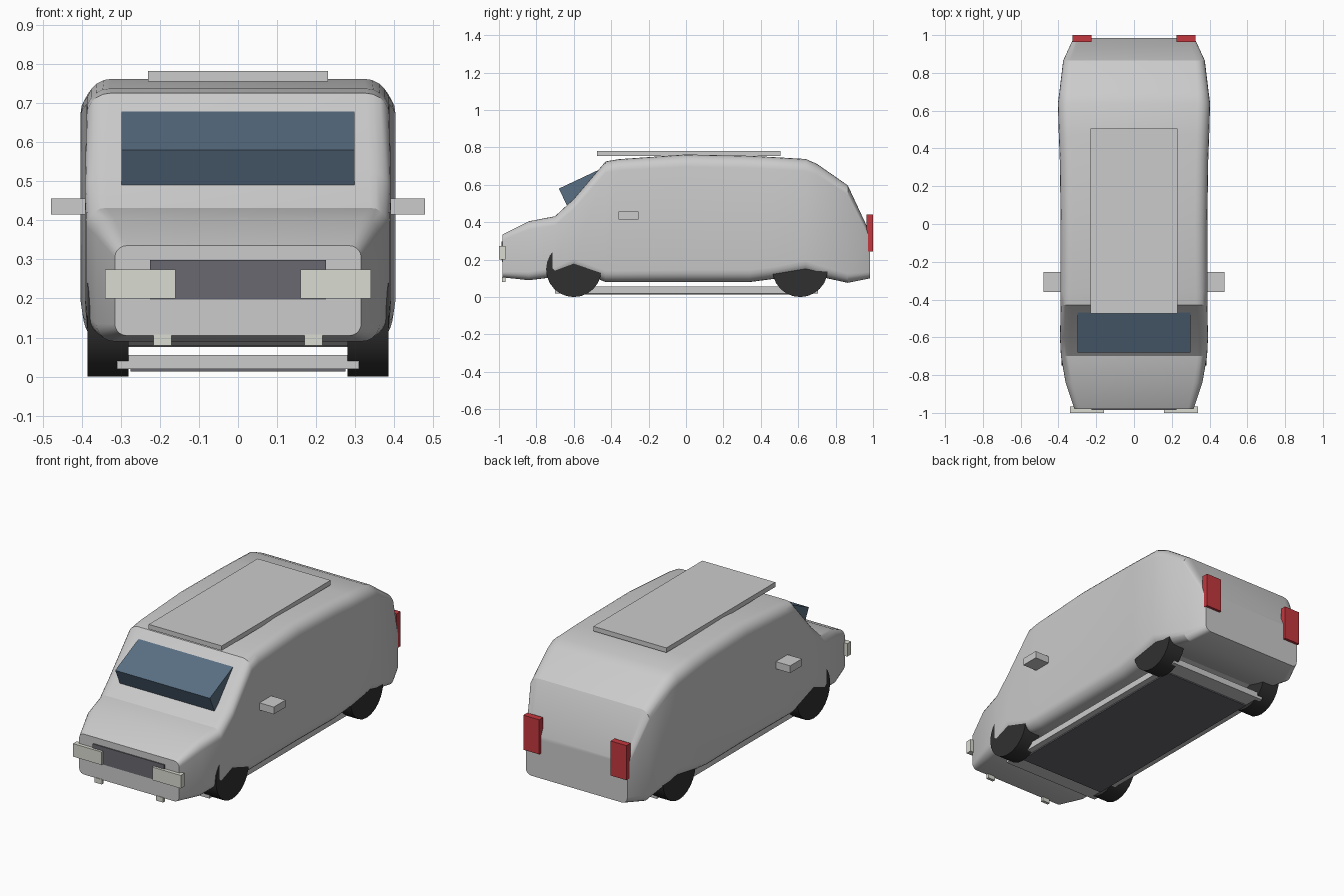
import bpy, bmesh, math
from mathutils import Matrix

if "Cube" in bpy.data.objects:
    bpy.data.objects.remove(bpy.data.objects["Cube"])


def material(name, color):
    m = bpy.data.materials.new(name)
    m.diffuse_color = (*color, 1)
    m.use_nodes = True
    m.node_tree.nodes["Principled BSDF"].inputs["Base Color"].default_value = m.diffuse_color
    return m


GLASS = material("glass_blue", (0.10, 0.16, 0.23))
DARK = material("dark_grey", (0.14, 0.14, 0.16))
RUBBER = material("rubber", (0.03, 0.03, 0.03))
LAMP = material("lamp_cream", (0.70, 0.71, 0.64))
RED = material("tail_red", (0.55, 0.04, 0.05))


def finish(name, bm, mat=None, smooth=None):
    bmesh.ops.recalc_face_normals(bm, faces=bm.faces)
    me = bpy.data.meshes.new(name)
    bm.to_mesh(me)
    bm.free()
    if smooth:
        for p in me.polygons:
            p.use_smooth = True
        me.set_sharp_from_angle(angle=math.radians(smooth))
    if mat:
        me.materials.append(mat)
    ob = bpy.data.objects.new(name, me)
    bpy.context.collection.objects.link(ob)
    return ob


def box(name, x, y, z, mat=None):
    """Box from (min, max) ranges."""
    bm = bmesh.new()
    bmesh.ops.create_cube(bm, size=1)
    for v in bm.verts:
        v.co = [(a + b) / 2 + c * (b - a) for c, (a, b) in zip(v.co, (x, y, z))]
    return finish(name, bm, mat)


def box_pair(name, x, y, z, mat=None):
    box(name + "_right", x, y, z, mat)
    box(name + "_left", (-x[1], -x[0]), y, z, mat)


def section(y, hw, z0, z1, r, steps=5):
    """Rounded rectangle across the van."""
    pts = []
    for k, (sx, z) in enumerate(((1, z1 - r), (-1, z1 - r), (-1, z0 + r), (1, z0 + r))):
        for i in range(steps + 1):
            a = math.pi / 2 * (k + i / steps)
            pts.append((sx * (hw - r) + r * math.cos(a), y, z + r * math.sin(a)))
    return pts


# Body shell: y, half width, bottom, top, corner radius
STATIONS = [
    (-0.98, 0.315, 0.105, 0.335, 0.03), (-0.84, 0.362, 0.09, 0.405, 0.045),
    (-0.70, 0.387, 0.107, 0.432, 0.05), (-0.60, 0.392, 0.15, 0.525, 0.055),
    (-0.43, 0.388, 0.08, 0.725, 0.06), (-0.36, 0.388, 0.08, 0.737, 0.06),
    (0.0, 0.388, 0.08, 0.762, 0.065), (0.34, 0.393, 0.08, 0.755, 0.065),
    (0.47, 0.398, 0.097, 0.748, 0.065), (0.64, 0.403, 0.13, 0.738, 0.065),
    (0.70, 0.395, 0.112, 0.712, 0.06), (0.865, 0.375, 0.076, 0.597, 0.05),
    (0.985, 0.32, 0.10, 0.34, 0.035),
]
bm = bmesh.new()
rings = [[bm.verts.new(p) for p in section(*s)] for s in STATIONS]
for a, b in zip(rings, rings[1:]):
    for i in range(len(a)):
        j = (i + 1) % len(a)
        bm.faces.new((a[i], a[j], b[j], b[i]))
bm.faces.new(rings[0])
bm.faces.new(rings[-1])
finish("body_shell", bm, smooth=25)

# Wheels
for side, sx in (("right", 1), ("left", -1)):
    for end, y in (("front", -0.60), ("rear", 0.61)):
        bm = bmesh.new()
        bmesh.ops.create_cone(bm, cap_ends=True, segments=24, radius1=0.148,
                              radius2=0.148, depth=0.105)
        bm.transform(Matrix.Translation((sx * 0.332, y, 0.148))
                     @ Matrix.Rotation(math.pi / 2, 4, 'Y'))
        finish(f"{end}_{side}_wheel", bm, RUBBER, smooth=40)

# Windscreen block, tilted and sunk into the slope
screen = box("windscreen", (-0.298, 0.298), (-0.116, 0.116), (-0.06, 0.06), GLASS)
screen.rotation_euler = (math.radians(25.2), 0, 0)
screen.location = (0, -0.549, 0.575)

# Roof panel and underbody
box("roof_panel", (-0.23, 0.23), (-0.475, 0.505), (0.755, 0.782))
box("chassis_plate", (-0.31, 0.31), (-0.70, 0.705), (0.02, 0.056))
box("underbody_panel", (-0.275, 0.275), (-0.61, 0.61), (0.013, 0.03), DARK)

# Front end
box("front_bumper_panel", (-0.287, 0.287), (-0.983, -0.95), (0.187, 0.26))
box("grille", (-0.225, 0.225), (-0.986, -0.95), (0.197, 0.298), DARK)
box_pair("headlight", (0.16, 0.34), (-1.0, -0.966), (0.20, 0.274), LAMP)
box_pair("fog_lamp", (0.17, 0.216), (-0.983, -0.966), (0.08, 0.108), LAMP)

# Mirrors and tail lights
box_pair("side_mirror", (0.37, 0.478), (-0.36, -0.255), (0.415, 0.456))
box_pair("tail_light", (0.225, 0.325), (0.964, 1.0), (0.243, 0.44), RED)
